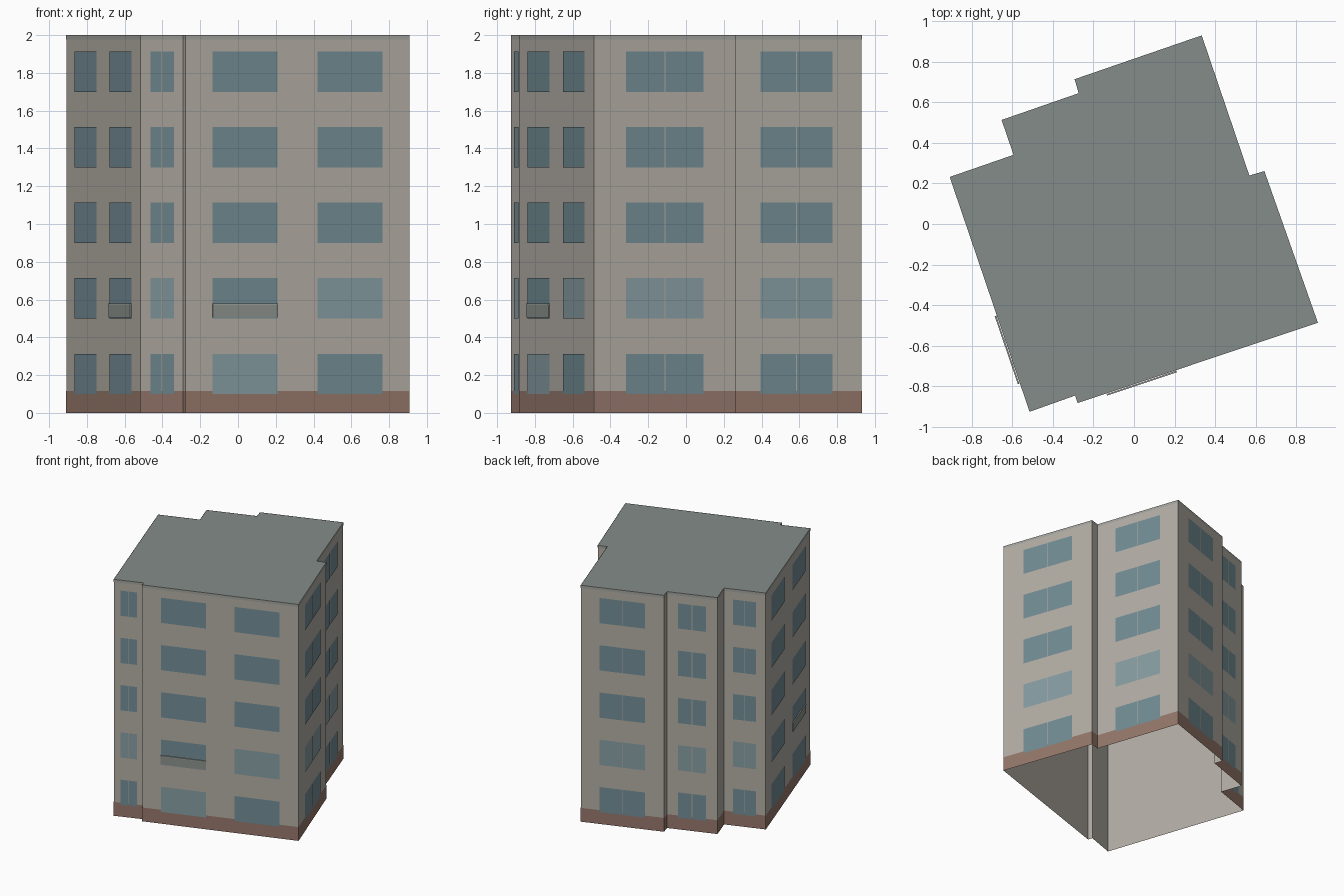
import bpy, bmesh
from mathutils import Vector

if "Cube" in bpy.data.objects:
    bpy.data.objects.remove(bpy.data.objects["Cube"])

H = 2.0
FLOORS, PITCH = 5, 0.4
SILL, WIN_H = 0.10, 0.213

# Footprint, counter-clockwise from the front left corner
FOOT = [Vector(p) for p in [
    (-0.515, -0.926), (-0.29, -0.846), (-0.278, -0.883), (0.907, -0.487),
    (0.643, 0.261), (0.569, 0.239), (0.334, 0.93), (-0.293, 0.714),
    (-0.273, 0.645), (-0.653, 0.513), (-0.594, 0.341), (-0.909, 0.232)]]


def material(name, rgb):
    m = bpy.data.materials.new(name)
    m.diffuse_color = (*rgb, 1)
    m.use_nodes = True
    m.node_tree.nodes["Principled BSDF"].inputs["Base Color"].default_value = m.diffuse_color
    return m


WALL = material("plaster", (0.45, 0.42, 0.375))
PLINTH = material("plinth_brown", (0.30, 0.185, 0.145))
GLASS = material("glass", (0.17, 0.265, 0.30))
PALE = material("pale_glass", (0.24, 0.335, 0.36))
ROOF = material("roof_grey", (0.23, 0.265, 0.255))
TRIM = material("trim_grey", (0.36, 0.36, 0.34))
RAIL = material("rail_panel", (0.26, 0.29, 0.27))


def edge(i):
    return FOOT[i], FOOT[(i + 1) % len(FOOT)]


def quad(bm, i, f0, f1, z0, z1, off):
    """Upright rectangle on wall i between fractions f0 and f1."""
    a, b = edge(i)
    d = (b - a).normalized()
    n = Vector((d.y, -d.x)) * off
    p, q = a.lerp(b, f0) + n, a.lerp(b, f1) + n
    return bm.faces.new([bm.verts.new((v.x, v.y, z)) for v, z in
                         ((p, z0), (q, z0), (q, z1), (p, z1))])


def finish(bm, name, mat):
    me = bpy.data.meshes.new(name)
    bm.to_mesh(me)
    bm.free()
    me.materials.append(mat)
    ob = bpy.data.objects.new(name, me)
    bpy.context.collection.objects.link(ob)
    return ob


def band(name, z0, z1, off, mat):
    bm = bmesh.new()
    for i in range(len(FOOT)):
        quad(bm, i, 0, 1, z0, z1, off)
    bmesh.ops.remove_doubles(bm, verts=bm.verts, dist=0.0002)
    finish(bm, name, mat)


# Wall shell (open underneath), brown plinth and thin top trim
band("walls", 0, H, 0, WALL)
band("plinth", 0, 0.117, 0.0015, PLINTH)
band("top_trim", 1.978, H, 0.0015, TRIM)

# Flat roof
bm = bmesh.new()
bm.faces.new([bm.verts.new((p.x, p.y, H)) for p in FOOT])
finish(bm, "roof", ROOF)

# Windows: wall index -> columns as fractions along the wall
TWO = [(0.12, 0.41), (0.59, 0.88)]
COLUMNS = {2: TWO, 11: TWO}
for i in (0, 3, 5, 6, 8, 10):          # paired panes with a narrow mullion gap
    a, b = edge(i)
    g = 0.0025 / (b - a).length
    COLUMNS[i] = [(0.225, 0.5 - g), (0.5 + g, 0.775)]

clear, pale = bmesh.new(), bmesh.new()
for i, cols in COLUMNS.items():
    for k, (f0, f1) in enumerate(cols):
        for fl in range(FLOORS):
            light = (fl == 1 and i != 11 and (i, k) != (2, 0)) or (i, k, fl) == (2, 0, 0)
            z = SILL + fl * PITCH
            quad(pale if light else clear, i, f0, f1, z, z + WIN_H, 0.003)
finish(clear, "windows", GLASS)
finish(pale, "pale_windows", PALE)


def slab(name, i, f0, f1, z0, z1, depth, mat):
    bm = bmesh.new()
    f = quad(bm, i, f0, f1, z0, z1, 0.003)
    a, b = edge(i)
    d = (b - a).normalized()
    r = bmesh.ops.extrude_face_region(bm, geom=[f], use_keep_orig=True)
    vs = [v for v in r["geom"] if isinstance(v, bmesh.types.BMVert)]
    bmesh.ops.translate(bm, verts=vs, vec=Vector((d.y, -d.x, 0)) * depth)
    bmesh.ops.recalc_face_normals(bm, faces=bm.faces)
    finish(bm, name, mat)


# Shallow window guards on the first floor: panel and top rail
for name, i, (f0, f1) in (("front", 2, TWO[0]), ("left", 11, TWO[1])):
    slab(name + "_guard_panel", i, f0, f1, 0.505, 0.572, 0.006, RAIL)
    slab(name + "_guard_rail", i, f0, f1, 0.572, 0.58, 0.008, TRIM)
